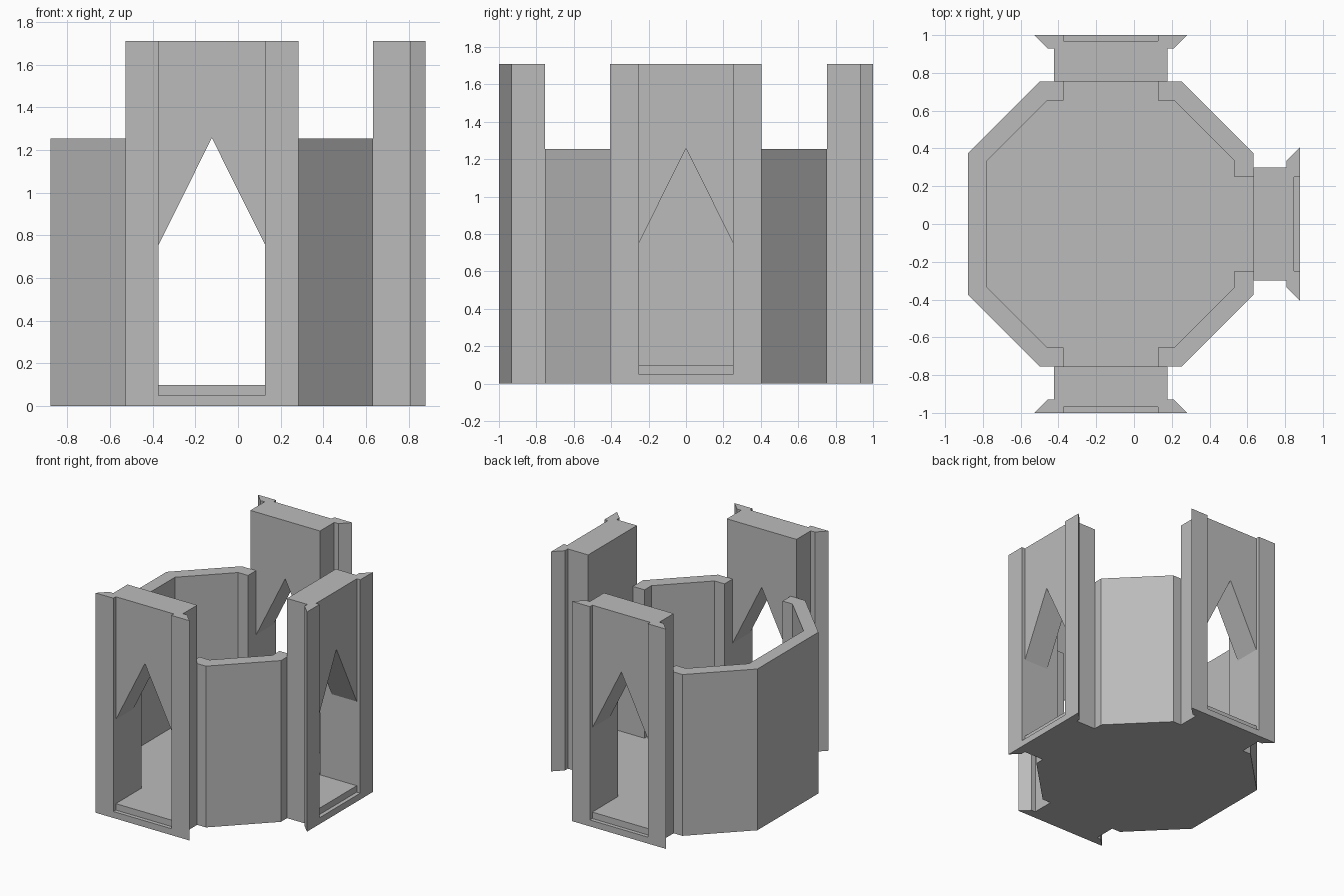
import bpy
import bmesh
from math import radians
from mathutils import Matrix

cube = bpy.data.objects.get("Cube")
if cube:
    bpy.data.objects.remove(cube, do_unlink=True)

CX = -0.1225                      # centre of the octagonal room
OUT, INN = 0.755, 0.655           # wall faces, measured from the centre
OUT_C, INN_C = 0.375, 0.335       # half widths of the flat sides
DOOR = 0.25                       # half width of a doorway
WALL_H, FRAME_H, FLOOR_H, LIP_H = 1.255, 1.71, 0.10, 0.05
FRONT, RECESS = -1.0, -0.97

stone = bpy.data.materials.new("grey_stone")
stone.use_nodes = True
grey = (0.5, 0.5, 0.5, 1)
stone.diffuse_color = grey
stone.node_tree.nodes["Principled BSDF"].inputs["Base Color"].default_value = grey


def prism(name, outline, low, high, matrix=Matrix()):
    """Extrude a flat outline from low to high, then place it."""
    bm = bmesh.new()
    face = bm.faces.new([bm.verts.new((x, y, low)) for x, y in outline])
    top = bmesh.ops.extrude_face_region(bm, geom=[face])["geom"]
    moved = [v for v in top if isinstance(v, bmesh.types.BMVert)]
    bmesh.ops.translate(bm, verts=moved, vec=(0, 0, high - low))
    bmesh.ops.recalc_face_normals(bm, faces=bm.faces)
    bm.transform(matrix)
    mesh = bpy.data.meshes.new(name)
    bm.to_mesh(mesh)
    bm.free()
    mesh.materials.append(stone)
    obj = bpy.data.objects.new(name, mesh)
    bpy.context.collection.objects.link(obj)
    return obj


def mirror_x(half):
    return half + [(-x, y) for x, y in reversed(half)]


def mirror_y(half):
    return half + [(x, -y) for x, y in reversed(half)]


room = Matrix.Translation((CX, 0, 0))

# Floor slab, reaching through the wall at the three doorways
floor_half = [(-INN, INN_C), (-INN_C, INN), (-DOOR, INN), (-DOOR, OUT),
              (DOOR, OUT), (DOOR, INN), (INN_C, INN), (INN, INN_C),
              (INN, DOOR), (OUT, DOOR)]
prism("floor", mirror_y(floor_half), 0, FLOOR_H, room)

# Closed wall wrapping the left-hand three sides of the plan
wall_outer = [(-DOOR, OUT), (-OUT_C, OUT), (-OUT, OUT_C)]
wall_inner = [(-DOOR, -INN), (-INN_C, -INN), (-INN, -INN_C)]
prism("closed_wall", mirror_y(wall_outer) + mirror_y(wall_inner), 0, WALL_H, room)

# Corner walls between the doorways
corner = [(DOOR, OUT), (OUT_C, OUT), (OUT, OUT_C), (OUT, DOOR),
          (INN, DOOR), (INN, INN_C), (INN_C, INN), (DOOR, INN)]
for name, side in (("back", 1), ("front", -1)):
    prism(name + "_corner_wall", [(x, y * side) for x, y in corner], 0, WALL_H, room)

# Door frame: flared plan, front recess and pointed opening
frame_half = [(0.3, -OUT), (0.3, -0.93), (0.335, -0.93), (0.405, FRONT)]
arch = [(-DOOR, FLOOR_H), (DOOR, FLOOR_H), (DOOR, 0.755), (0, 1.257), (-DOOR, 0.755)]
frame = prism("front_door_frame", mirror_x(frame_half), 0, FRAME_H)
cutters = [
    prism("recess_cutter", mirror_x([(DOOR, RECESS), (DOOR, FRONT - 0.1)]),
          LIP_H, FRAME_H + 0.1),
    prism("arch_cutter", arch, 0.5, 1.2, Matrix.Rotation(radians(90), 4, "X")),
]
for cutter in cutters:
    cutter.hide_render = True
    mod = frame.modifiers.new(cutter.name, "BOOLEAN")
    mod.operation = "DIFFERENCE"
    mod.solver = "EXACT"
    mod.object = cutter
bpy.context.view_layer.update()
carved = bpy.data.meshes.new_from_object(
    frame.evaluated_get(bpy.context.evaluated_depsgraph_get()))
frame.modifiers.clear()
frame.data = carved
for cutter in cutters:
    bpy.data.objects.remove(cutter, do_unlink=True)

# Same frame turned to the right and back sides
for name, angle in (("right", 90), ("back", 180)):
    copy = bpy.data.objects.new(name + "_door_frame", carved.copy())
    copy.matrix_world = room @ Matrix.Rotation(radians(angle), 4, "Z")
    bpy.context.collection.objects.link(copy)
frame.matrix_world = room
